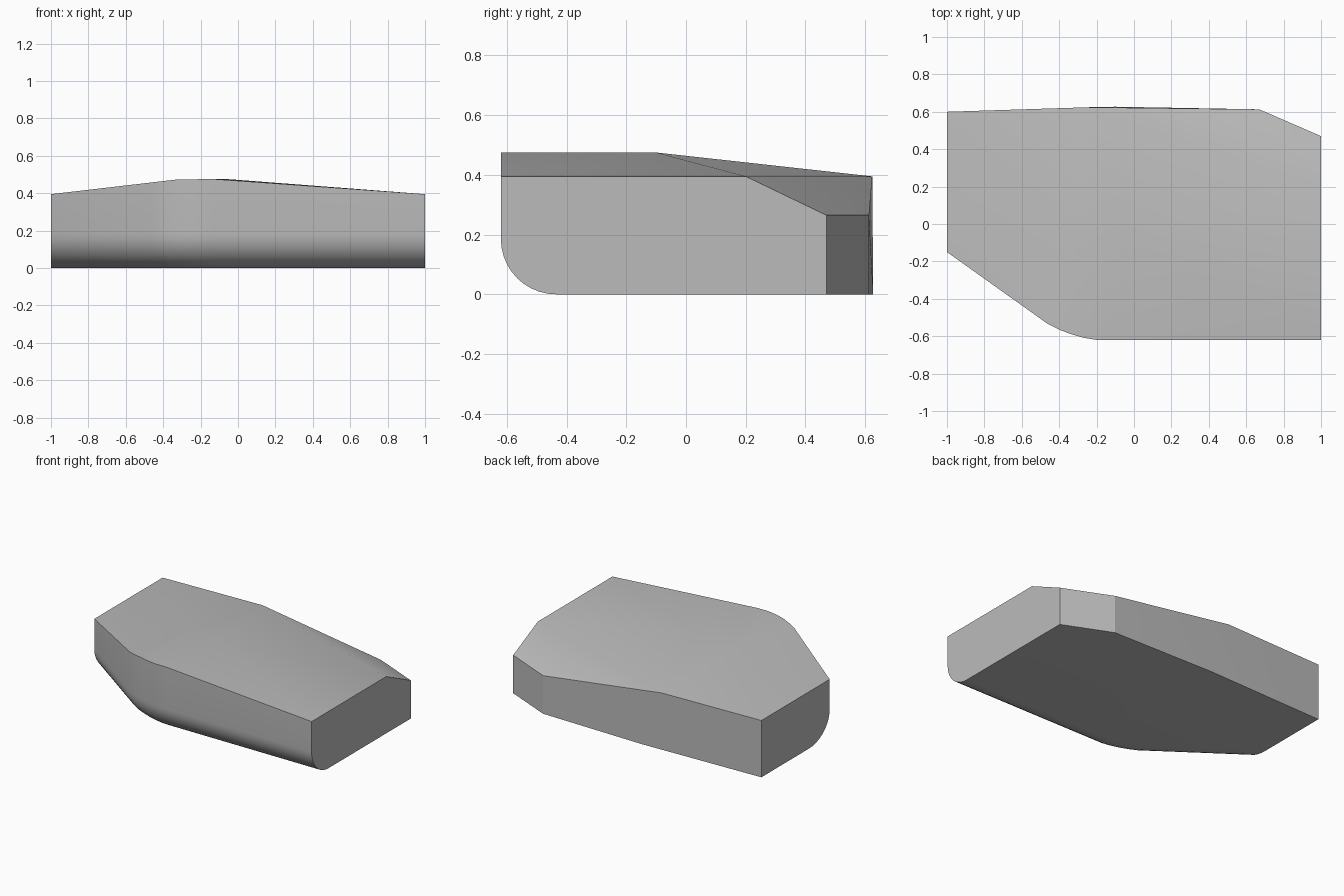
import bpy, bmesh, math
from mathutils import Vector

if "Cube" in bpy.data.objects:
    bpy.data.objects.remove(bpy.data.objects["Cube"], do_unlink=True)

# Plain grey shell
grey = bpy.data.materials.new("light grey")
grey.use_nodes = True
colour = (0.5, 0.5, 0.5, 1)
grey.diffuse_color = colour
grey.node_tree.nodes["Principled BSDF"].inputs["Base Color"].default_value = colour

bm = bmesh.new()
RADIUS, STEPS = 0.185, 10

# Front rim from the right end round the bend to the left end
rim = [Vector(p) for p in [
    (-1, -0.15, 0.395), (-0.46, -0.535, 0.458), (-0.4, -0.565, 0.465),
    (-0.34, -0.588, 0.472), (-0.27, -0.608, 0.474), (-0.2, -0.62, 0.475),
    (-0.12, -0.62, 0.475), (1, -0.62, 0.395)]]


def inward(i):
    """Inset direction at a rim point; the ends stay in their end planes."""
    normals = []
    for a, b in zip(rim[max(i - 1, 0):i + 1], rim[max(i, 1):i + 2]):
        if a != b:
            d = (b - a).to_2d().normalized()
            normals.append(Vector((-d.y, d.x)))
    if i in (0, len(rim) - 1):
        n = normals[0]
        return Vector((0, 1 / n.y))
    n = sum(normals, Vector((0, 0))).normalized()
    return n / n.dot(normals[0])


# Front wall columns: straight down, then a rounded lower edge
columns = []
for i, p in enumerate(rim):
    n = inward(i)
    column = [bm.verts.new(p)]
    for k in range(STEPS + 1):
        a = math.pi / 2 * k / STEPS
        q = p.to_2d() + n * RADIUS * (1 - math.cos(a))
        column.append(bm.verts.new((q.x, q.y, RADIUS * (1 - math.sin(a)))))
    columns.append(column)
for left, right in zip(columns, columns[1:]):
    for k in range(STEPS + 1):
        bm.faces.new((left[k], left[k + 1], right[k + 1], right[k]))

# Upper points: crown, right shoulder, chamfered corner and back rim
crown, crown_left, shoulder, corner, chamfer, back, back_left = [
    bm.verts.new(p) for p in [
        (-0.05, -0.1, 0.475), (-0.32, -0.1, 0.472), (1, 0.2, 0.395), (1, 0.47, 0.265),
        (0.67, 0.613, 0.265), (-0.25, 0.624, 0.395), (-1, 0.6, 0.395)]]
top = [c[0] for c in columns]
base = [c[-1] for c in columns]

# Faceted top
for face in [(crown, top[6], top[7]), (crown, top[7], shoulder), (crown, shoulder, back),
             (shoulder, chamfer, back), (shoulder, corner, chamfer),
             (crown, back, crown_left), (crown_left, back, back_left),
             (crown_left, back_left, top[0]), (crown, crown_left, top[6])]:
    bm.faces.new(face)
for a, b in zip(top[:6], top[1:7]):
    bm.faces.new((crown_left, a, b))

# Back wall, ends and flat underside
low = [bm.verts.new((x, y, 0)) for x, y in
       [(1, 0.47), (0.67, 0.613), (-0.1, 0.627), (-1, 0.6)]]
for a, b, c, d in zip((corner, chamfer, back), (chamfer, back, back_left), low[1:], low):
    bm.faces.new((a, b, c, d))
bm.faces.new(columns[-1] + [low[0], corner, shoulder])
bm.faces.new(columns[0] + [low[-1], back_left])
bm.faces.new(base + low)
bmesh.ops.recalc_face_normals(bm, faces=bm.faces)

mesh = bpy.data.meshes.new("faceted_shell")
bm.to_mesh(mesh)
bm.free()
mesh.materials.append(grey)
shell = bpy.data.objects.new("faceted_shell", mesh)
bpy.context.collection.objects.link(shell)

# Soft shading that keeps the rims sharp
bpy.ops.object.select_all(action="DESELECT")
shell.select_set(True)
bpy.context.view_layer.objects.active = shell
bpy.ops.object.shade_smooth_by_angle(angle=math.radians(22))
